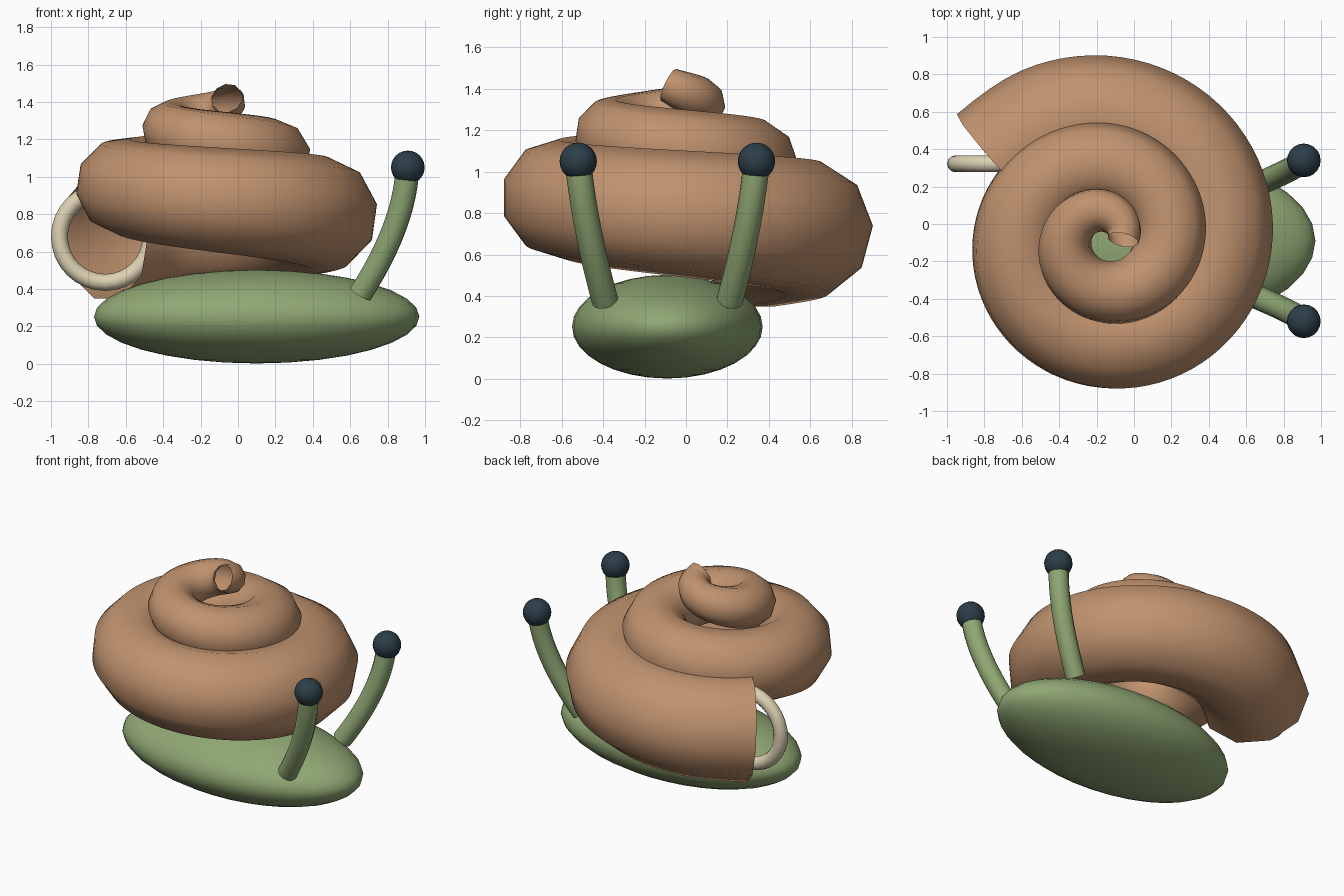
import bpy
import math

if "Cube" in bpy.data.objects:
    bpy.data.objects.remove(bpy.data.objects["Cube"])


def material(name, rgb):
    m = bpy.data.materials.new(name)
    m.diffuse_color = (*rgb, 1)
    m.use_nodes = True
    m.node_tree.nodes["Principled BSDF"].inputs["Base Color"].default_value = m.diffuse_color
    return m


BROWN = material("shell brown", (0.53, 0.29, 0.157))
GREEN = material("body green", (0.28, 0.39, 0.175))
CREAM = material("lip cream", (0.72, 0.64, 0.45))
DARK = material("eye dark", (0.025, 0.048, 0.066))


def finish(name, mat):
    """Name, colour and smooth the active object."""
    ob = bpy.context.object
    ob.name = name
    ob.data.name = name
    ob.data.materials.clear()
    ob.data.materials.append(mat)
    bpy.ops.object.shade_smooth()
    return ob


def tube(name, points, radii, mat, sides_res, steps, caps):
    """Round tube along a smooth path, converted to a mesh."""
    cu = bpy.data.curves.new(name, 'CURVE')
    cu.dimensions = '3D'
    cu.bevel_depth = 1.0
    cu.bevel_resolution = sides_res
    cu.use_fill_caps = caps
    cu.resolution_u = steps
    sp = cu.splines.new('NURBS')
    sp.points.add(len(points) - 1)
    for p, co, r in zip(sp.points, points, radii):
        p.co = (*co, 1)
        p.radius = r
    sp.order_u = 3
    sp.use_endpoint_u = True
    ob = bpy.data.objects.new(name, cu)
    bpy.context.collection.objects.link(ob)
    bpy.ops.object.select_all(action='DESELECT')
    ob.select_set(True)
    bpy.context.view_layer.objects.active = ob
    bpy.ops.object.convert(target='MESH')
    finish(name, mat)
    if caps:
        bpy.ops.object.shade_smooth_by_angle(angle=math.radians(50))


# body
bpy.ops.mesh.primitive_uv_sphere_add(segments=32, ring_count=16, radius=1,
                                     location=(0.10, -0.09, 0.252))
bpy.context.object.scale = (0.87, 0.46, 0.25)
finish("body", GREEN)

# coiled shell: open tube, 2.4 turns from the mouth up to the tip
N = 48
path, radii = [], []
for i in range(N + 1):
    f = i / N
    a = math.radians(144 - 864 * f)
    r = (0.69 - 0.60 * f) / math.cos(math.radians(9))
    path.append((-0.15 + r * math.cos(a), -0.085 + r * math.sin(a), 0.68 + 0.74 * f))
    radii.append(0.349 - 0.264 * f)
tube("shell", path, radii, BROWN, 3, 4, False)

# lip ring at the shell mouth
bpy.ops.mesh.primitive_torus_add(major_radius=0.245, minor_radius=0.045,
                                 major_segments=32, minor_segments=12,
                                 location=(-0.71, 0.322, 0.68),
                                 rotation=(math.pi / 2, 0, 0))
finish("shell_lip", CREAM)

# eye stalks and eyes, mirrored about the body's midline
for side, s in (("right", -1), ("left", 1)):
    pts = [(0.655, -0.09 + s * 0.30, 0.375),
           (0.89, -0.09 + s * 0.40, 0.74),
           (0.905, -0.09 + s * 0.43, 1.04)]
    tube(side + "_stalk", pts, [0.064] * 3, GREEN, 4, 8, True)
    bpy.ops.mesh.primitive_uv_sphere_add(segments=20, ring_count=12, radius=0.09,
                                         location=(0.908, -0.09 + s * 0.43, 1.05))
    finish(side + "_eye", DARK)
